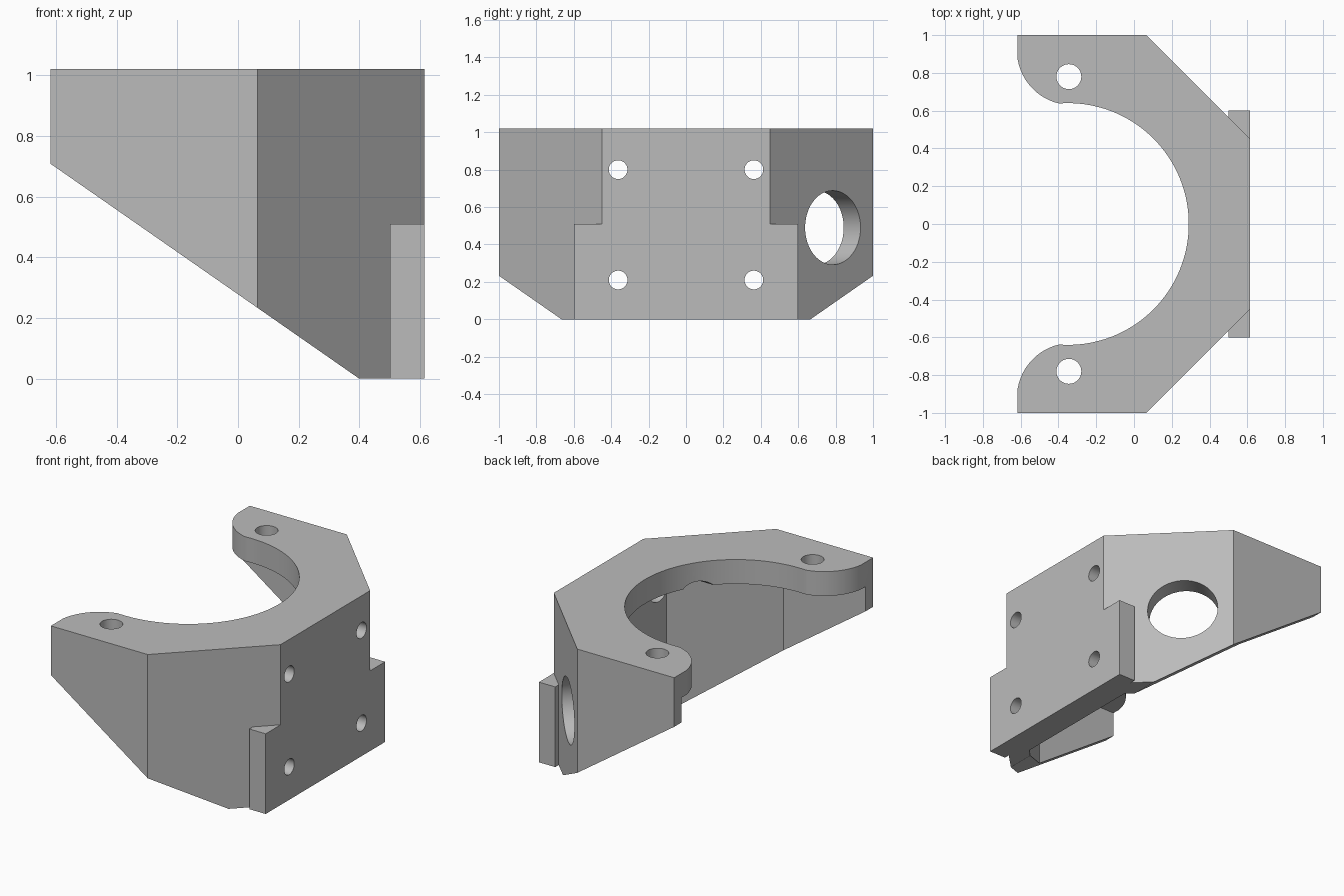
import bpy, bmesh, math
from mathutils import Matrix, Vector

cube = bpy.data.objects.get("Cube")
if cube:
    bpy.data.objects.remove(cube, do_unlink=True)

grey = bpy.data.materials.new("plain_grey")
grey.use_nodes = True
grey.diffuse_color = (0.5, 0.5, 0.5, 1)
grey.node_tree.nodes["Principled BSDF"].inputs["Base Color"].default_value = grey.diffuse_color


def prism(name, points, low, high, axis="z"):
    """Extrude a plan (xy, along z) or a side profile (xz, along y)."""
    place = (lambda a, b, h: (a, b, h)) if axis == "z" else (lambda a, b, h: (a, h, b))
    bm = bmesh.new()
    face = bm.faces.new([bm.verts.new(place(a, b, low)) for a, b in points])
    moved = bmesh.ops.extrude_face_region(bm, geom=[face])["geom"]
    bmesh.ops.translate(bm, vec=place(0, 0, high - low),
                        verts=[v for v in moved if isinstance(v, bmesh.types.BMVert)])
    bmesh.ops.recalc_face_normals(bm, faces=bm.faces)
    return finish(name, bm)


def rod(name, centre, direction, radius, length, stretch=1.0):
    """Cylinder centred on a point; stretch widens it sideways."""
    bm = bmesh.new()
    turn = Vector(direction).to_track_quat("Z", "Y").to_matrix().to_4x4()
    bmesh.ops.create_cone(bm, cap_ends=True, segments=48, radius1=radius, radius2=radius, depth=length,
                          matrix=Matrix.Translation(centre) @ Matrix.Diagonal((stretch, stretch, 1, 1)) @ turn)
    return finish(name, bm)


def finish(name, bm):
    mesh = bpy.data.meshes.new(name)
    bm.to_mesh(mesh)
    bm.free()
    mesh.materials.append(grey)
    obj = bpy.data.objects.new(name, mesh)
    bpy.context.collection.objects.link(obj)
    return obj


def combine(target, tool, operation="DIFFERENCE"):
    mod = target.modifiers.new("combine", "BOOLEAN")
    mod.operation, mod.solver, mod.object = operation, "EXACT", tool
    tool.hide_render = True
    bpy.context.view_layer.objects.active = target
    bpy.ops.object.modifier_apply(modifier=mod.name)
    bpy.data.objects.remove(tool, do_unlink=True)


def mirrored(half):
    """Close a plan by mirroring its +y half."""
    return half + [(x, -y) for x, y in reversed(half)]


def arc(cx, cy, r, start, end, steps):
    angles = [math.radians(start + (end - start) * i / steps) for i in range(steps + 1)]
    return [(cx + r * math.cos(a), cy + r * math.sin(a)) for a in angles]


TOP = 1.02
PLATE_BOTTOM = 0.865

# Chamfered body with a wider foot on the mounting face
bracket = prism("bracket", mirrored([(-0.617, 1), (0.065, 1), (0.615, 0.45)]), 0, TOP)
foot = prism("foot", mirrored([(0.5, 0.6), (0.615, 0.6)]), 0, 0.51)
combine(bracket, foot, "UNION")

# Hollow below the top plate, leaving the outer walls
combine(bracket, prism("cavity", mirrored([(-0.9, 0.925), (-0.04, 0.925), (0.445, 0.44)]),
                       -0.2, PLATE_BOTTOM))

# Round throat in the plate with rounded ears
throat = [(-0.8, 0.92)] + arc(-0.33, 0.92, 0.29, 180, 255, 16) + arc(-0.35, 0, 0.64, 94, 2, 32)
combine(bracket, prism("throat", mirrored(throat), 0.5, 1.2))

# Sloping underside
combine(bracket, prism("slope", [(-0.8, 0.835), (0.5, -0.07), (-0.8, -0.07)], -1.2, 1.2, "y"))

# Plate holes, and counterbored screw holes in the mounting wall
for side in (-1, 1):
    combine(bracket, rod("plate_hole", (-0.345, side * 0.78, 0.95), (0, 0, 1), 0.066, 0.4))
    for z in (0.21, 0.8):
        combine(bracket, rod("screw_hole", (0.5, side * 0.363, z), (1, 0, 0), 0.05, 0.4))
        combine(bracket, rod("counterbore", (0.25, side * 0.363, z), (1, 0, 0), 0.1, 0.5))

# Large opening through one chamfered wall
combine(bracket, rod("cable_opening", (0.28, 0.785, 0.49), (1, 1, 0), 0.198, 0.5, 1.06))

bpy.ops.object.select_all(action="DESELECT")
bracket.select_set(True)
bpy.context.view_layer.objects.active = bracket
bpy.ops.object.shade_smooth_by_angle(angle=math.radians(25))
